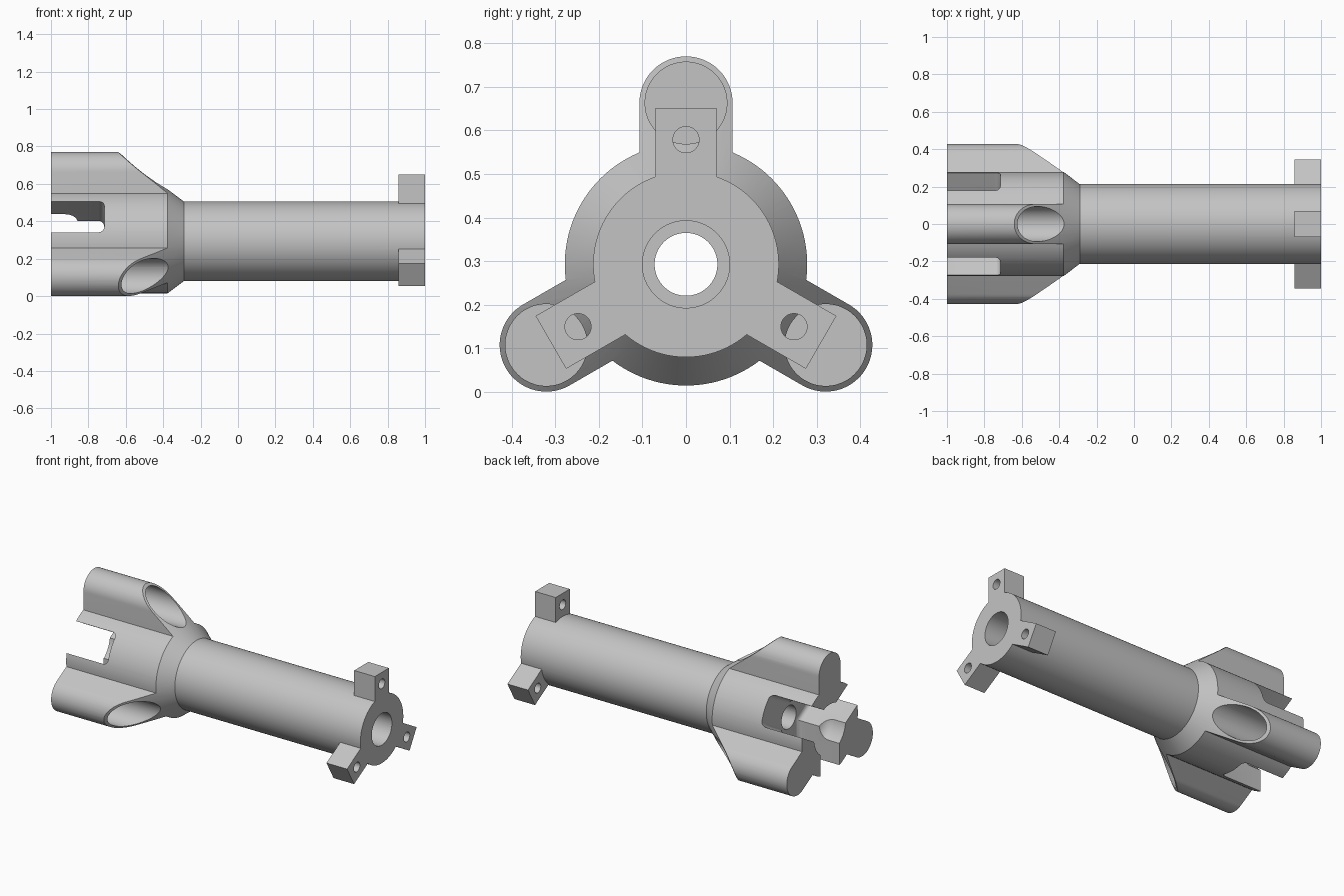
import bpy, bmesh
from math import sin, cos, pi, asin, radians
from mathutils import Vector, Matrix

if "Cube" in bpy.data.objects:
    bpy.data.objects.remove(bpy.data.objects["Cube"])

AXIS_Z = 0.293
TURNS = [k * 2 * pi / 3 for k in range(3)]
LOBE_R, LOBE_OFF, BODY_R, TUBE_R, BORE_R = 0.107, 0.37, 0.278, 0.213, 0.072
SHOULDER = -0.29

metal = bpy.data.materials.new("light_grey")
metal.use_nodes = True
grey = (0.55, 0.55, 0.55, 1)
metal.diffuse_color = grey
metal.node_tree.nodes["Principled BSDF"].inputs["Base Color"].default_value = grey


def finish(bm, name):
    bmesh.ops.recalc_face_normals(bm, faces=bm.faces)
    mesh = bpy.data.meshes.new(name)
    bm.to_mesh(mesh)
    bm.free()
    ob = bpy.data.objects.new(name, mesh)
    bpy.context.collection.objects.link(ob)
    return ob


def prism(name, points, push, turn=0):
    """Extrude a flat outline along a vector, then turn it about the long axis."""
    bm = bmesh.new()
    face = bm.faces.new([bm.verts.new(p) for p in points])
    new = bmesh.ops.extrude_face_region(bm, geom=[face], use_keep_orig=True)["geom"]
    bmesh.ops.translate(bm, vec=push, verts=[g for g in new if isinstance(g, bmesh.types.BMVert)])
    bmesh.ops.rotate(bm, verts=bm.verts, matrix=Matrix.Rotation(turn, 3, 'X'))
    return finish(bm, name)


def lathe(name, profile, closed=False, steps=96):
    """Spin (x, radius) points about the long axis."""
    bm = bmesh.new()
    vs = [bm.verts.new((x, 0, r)) for x, r in profile]
    edges = [bm.edges.new(pair) for pair in zip(vs, vs[1:])]
    if closed:
        edges.append(bm.edges.new((vs[-1], vs[0])))
    bmesh.ops.spin(bm, geom=vs + edges, cent=(0, 0, 0), axis=(1, 0, 0), angle=2 * pi, steps=steps)
    bmesh.ops.remove_doubles(bm, verts=bm.verts, dist=1e-5)
    return finish(bm, name)


def arc(cx, cy, r, a, b, n):
    return [(cx + r * cos(a + (b - a) * i / n), cy + r * sin(a + (b - a) * i / n)) for i in range(n + 1)]


def rod(name, x0, x1, z, r, turn):
    ring = arc(0, z, r, 0, 2 * pi, 48)[:-1]
    return prism(name, [(x0, y, h) for y, h in ring], (x1 - x0, 0, 0), turn)


def combine(ob, other, mode):
    mod = ob.modifiers.new(mode, 'BOOLEAN')
    mod.operation, mod.solver, mod.object = mode, 'EXACT', other
    bpy.context.view_layer.objects.active = ob
    bpy.ops.object.modifier_apply(modifier=mod.name)
    bpy.data.objects.remove(other)


def dress(ob):
    ob.location.z = AXIS_Z
    ob.data.materials.clear()
    ob.data.materials.append(metal)
    bpy.ops.object.select_all(action='DESELECT')
    ob.select_set(True)
    bpy.context.view_layer.objects.active = ob
    bpy.ops.object.shade_smooth_by_angle(angle=radians(30))


# Barrel: tube with a stepped bore
barrel = lathe("barrel_with_lugs", [(SHOULDER, BORE_R), (SHOULDER, TUBE_R), (1, TUBE_R),
                                    (1, 0.1), (-0.2, 0.1), (-0.2, BORE_R)], closed=True)

# Three drilled lugs at the barrel end
for t in TURNS:
    w = 0.07
    lug = prism("lug", [(0.857, -w, 0.16), (0.857, w, 0.16), (0.857, w, 0.358), (0.857, -w, 0.358)],
                (0.143, 0, 0), t)
    combine(barrel, lug, 'UNION')
for t in TURNS:
    combine(barrel, rod("lug_hole", 0.8, 1.1, 0.286, 0.03, t), 'DIFFERENCE')
dress(barrel)

# Head: round body with three lobes, as one cross-section
half = asin(LOBE_R / BODY_R)
outline = []
for t in TURNS:
    up = t + pi / 2
    outline += arc(LOBE_OFF * cos(up), LOBE_OFF * sin(up), LOBE_R, up - pi / 2, up + pi / 2, 32)
    outline += arc(0, 0, BODY_R, up + half, up + 2 * pi / 3 - half, 24)
head = prism("lobed_head", [(-1, y, z) for y, z in outline], (0.8, 0, 0))

# Conical taper toward the barrel
taper = lathe("taper", [(-1.2, 0), (-1.2, 0.6), (-0.803, 0.6), (SHOULDER, TUBE_R), (SHOULDER, 0)])
combine(head, taper, 'INTERSECT')

# Central bore with a round-shouldered mouth
mouth = arc(-0.925, 0.087, 0.07, pi / 2, 0, 8)
bore = lathe("bore", [(-1.1, 0), (-1.1, 0.157)] + mouth + [(-0.855, BORE_R), (-0.2, BORE_R), (-0.2, 0)])
combine(head, bore, 'DIFFERENCE')

# Open slots between the lobes, and blind pockets in the lobes
sw, sx, sr = 0.095, -0.715, 0.03
slot = ([(-1.1, -sw)] + arc(sx - sr, -sw + sr, sr, -pi / 2, 0, 6)
        + arc(sx - sr, sw - sr, sr, 0, pi / 2, 6) + [(-1.1, sw)])
for t in TURNS:
    combine(head, prism("slot", [(x, y, 0) for x, y in slot], (0, 0, -0.45), t), 'DIFFERENCE')
    combine(head, rod("pocket", -0.9, 0, LOBE_OFF, 0.094, t), 'DIFFERENCE')
dress(head)
